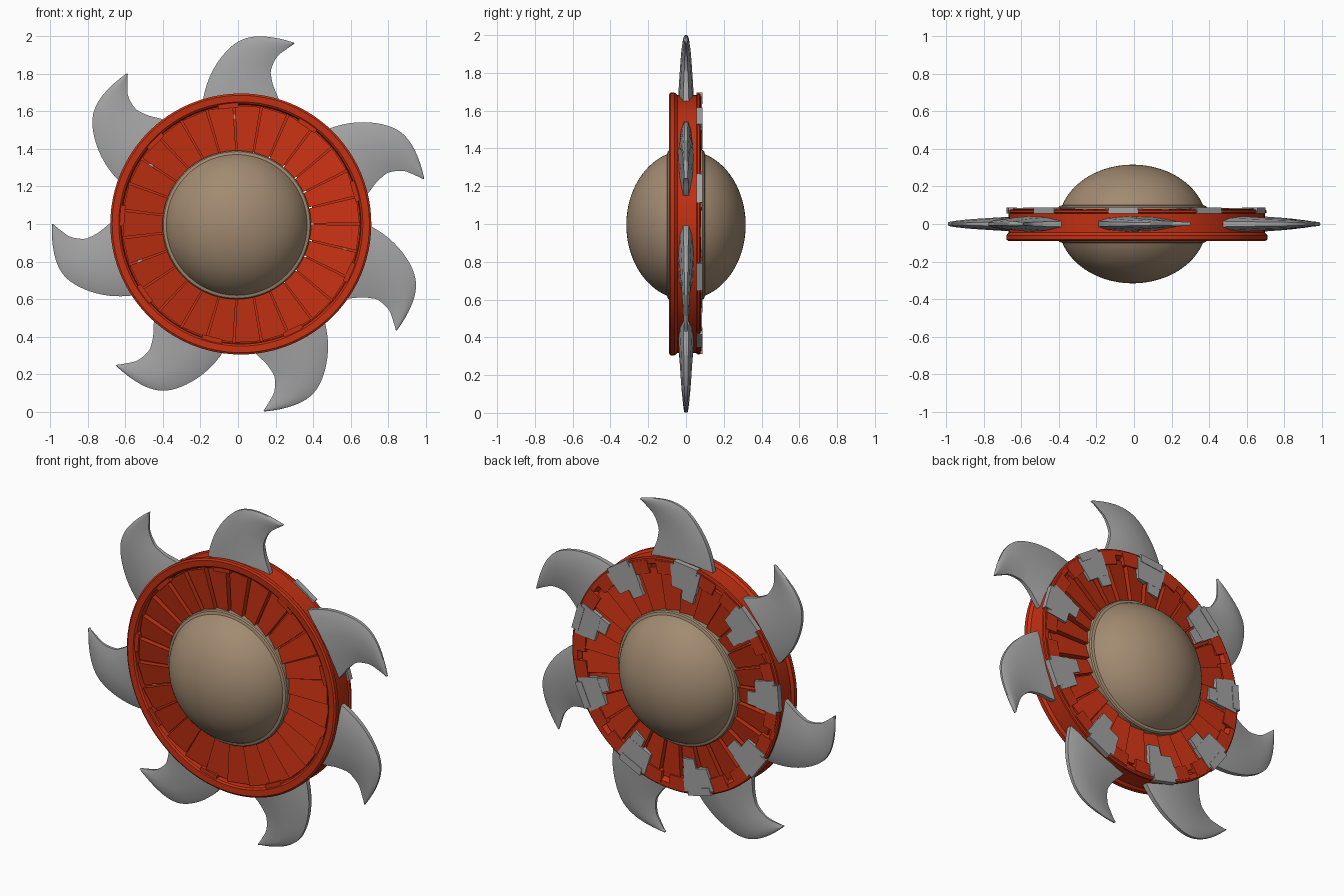
import bpy, bmesh, math
from mathutils import Vector

if "Cube" in bpy.data.objects:
    bpy.data.objects.remove(bpy.data.objects["Cube"], do_unlink=True)

CX, CZ = 0.015, 1.0      # wheel centre
VANES, PLATES = 27, 9


def material(name, rgb):
    m = bpy.data.materials.new(name)
    m.use_nodes = True
    m.diffuse_color = (*rgb, 1)
    m.node_tree.nodes["Principled BSDF"].inputs["Base Color"].default_value = (*rgb, 1)
    return m


RED = material("red paint", (0.55, 0.03, 0.006))
STEEL = material("grey steel", (0.37, 0.37, 0.37))
TAN = material("tan metal", (0.36, 0.255, 0.165))


def polar(r, deg, y, cx=CX, cz=CZ):
    a = math.radians(deg)
    return Vector((cx + r * math.cos(a), y, cz + r * math.sin(a)))


def finish(name, bm, mat, angle=35):
    bmesh.ops.remove_doubles(bm, verts=bm.verts, dist=1e-5)
    bmesh.ops.recalc_face_normals(bm, faces=bm.faces)
    me = bpy.data.meshes.new(name)
    bm.to_mesh(me)
    bm.free()
    me.materials.append(mat)
    ob = bpy.data.objects.new(name, me)
    bpy.context.collection.objects.link(ob)
    bpy.ops.object.select_all(action='DESELECT')
    ob.select_set(True)
    bpy.context.view_layer.objects.active = ob
    bpy.ops.object.shade_smooth_by_angle(angle=math.radians(angle))
    return ob


def bridge(bm, rings, closed=True):
    """Skin a list of equally long vertex rings."""
    for a, b in zip(rings, rings[1:]):
        n = len(a)
        for i in range(n if closed else n - 1):
            j = (i + 1) % n
            bm.faces.new((a[i], a[j], b[j], b[i]))


def revolve(name, profile, mat, cx=CX, cz=CZ, steps=96, loop=False):
    bm = bmesh.new()
    rings = [[bm.verts.new(polar(max(r, 1e-4), 360 * i / steps, y, cx, cz))
              for i in range(steps)] for r, y in profile]
    bridge(bm, rings + rings[:1] if loop else rings)
    if not loop:
        bm.faces.new(rings[0])
        bm.faces.new(rings[-1])
    return finish(name, bm, mat)


def sector(bm, r0, r1, a0, a1, y0, y1, base):
    """Wedge block; its outer face slopes from y0 at a0 to y1 at a1."""
    corners = [(r0, a0, y0), (r1, a0, y0), (r1, a1, y1), (r0, a1, y1)]
    top = [bm.verts.new(polar(*c)) for c in corners]
    low = [bm.verts.new(polar(r, a, base)) for r, a, _ in corners]
    bridge(bm, [top, low])
    bm.faces.new(top)
    bm.faces.new(low)


# Wheel body: front rim, shallow outer groove, back rim, recessed web
revolve("wheel_rim", [(0.39, -0.045), (0.635, -0.045), (0.64, -0.08), (0.65, -0.088),
                      (0.685, -0.09), (0.695, -0.083), (0.695, -0.06), (0.682, -0.045),
                      (0.682, 0.055), (0.69, 0.06), (0.69, 0.072), (0.683, 0.077),
                      (0.655, 0.076), (0.64, 0.045), (0.39, 0.045)], RED, loop=True)

# Radial vanes, sloped like turbine blades, on both faces
pitch = 360 / VANES
for side, label in ((-1, "front"), (1, "back")):
    bm = bmesh.new()
    for k in range(VANES):
        a = k * pitch
        sector(bm, 0.37, 0.632, a + 0.5, a + pitch - 0.5,
               side * 0.077, side * 0.058, side * 0.03)
    finish(label + "_vanes", bm, RED, 20)

# Small locking tabs bridging the vanes and the rim
bm = bmesh.new()
for k in range(PLATES):
    a = 16 + 40 * k
    sector(bm, 0.622, 0.66, a - 5, a + 5, -0.084, -0.084, -0.05)
    for b in (a + 13, a + 27):
        sector(bm, 0.60, 0.675, b - 4.5, b + 4.5, 0.08, 0.08, 0.05)
finish("rim_tabs", bm, RED)

# Stepped steel plates around the back rim
bm = bmesh.new()
for k in range(PLATES):
    a = 16 + 40 * k
    sector(bm, 0.65, 0.695, a - 6.5, a + 6.5, 0.087, 0.087, 0.055)
    sector(bm, 0.54, 0.675, a - 8.5, a + 8.5, 0.084, 0.084, 0.055)
    sector(bm, 0.48, 0.55, a - 1, a + 8, 0.083, 0.083, 0.055)
finish("back_plates", bm, STEEL)

# Domed hub with a stepped collar on each side
A, B = 0.395, 0.316
dome = []
for i in range(19):
    t = math.radians(71.5 * i / 18)
    dome.append((A * math.sin(t), B * math.cos(t)))
half = dome + [(0.39, 0.096), (0.396, 0.088)]
revolve("hub_dome", half + [(r, -y) for r, y in reversed(half)], TAN, -0.007, 0.995)


def smooth_path(points, sub=4):
    """Catmull-Rom resampling of a short list of points."""
    pts = [Vector(p) for p in points]
    out = []
    for i in range(len(pts) - 1):
        p0, p1, p2 = pts[max(i - 1, 0)], pts[i], pts[i + 1]
        p3 = pts[min(i + 2, len(pts) - 1)]
        for s in range(sub):
            t = s / sub
            out.append(0.5 * (2 * p1 + (p2 - p0) * t + (2 * p0 - 5 * p1 + 4 * p2 - p3) * t * t
                              + (3 * p1 - p0 - 3 * p2 + p3) * t ** 3))
    return out + [pts[-1]]


# Hooked cutting blades: (radius, angle from tip, half thickness) along each edge
OUTER = smooth_path([(.60, 37, .046), (.69, 33.5, .042), (.80, 28.5, .036), (.90, 22.8, .030),
                     (.97, 17.5, .025), (1.0, 12.5, .019), (1.008, 6.5, .014), (1.006, 0, .009)])
INNER = smooth_path([(.60, -5, 0), (.69, -.6, 0), (.75, 3, 0), (.80, 4.8, 0),
                     (.84, 5.4, 0), (.91, 4.3, 0), (.96, 2, 0), (1.0, 0, 0)])
# Cross-section: position from outer to inner edge, share of the half thickness
SECTION = [(0, .35), (.12, .75), (.4, 1), (.75, .85), (1, .35)]
SECTION += [(u, -h) for u, h in reversed(SECTION)]

for n, tip in enumerate((13.8, 73.5, 127, 180, 228.6, 277, 325.6)):
    bm = bmesh.new()
    rings = []
    for o, i in zip(OUTER, INNER):
        po, pi = polar(o.x, tip + o.y, 0), polar(i.x, tip + i.y, 0)
        rings.append([bm.verts.new(po.lerp(pi, u) + Vector((0, h * o.z, 0)))
                      for u, h in SECTION])
    bridge(bm, rings)
    bm.faces.new(rings[0])
    bm.faces.new(rings[-1])
    finish("cutting_blade_%d" % (n + 1), bm, STEEL, 40)
